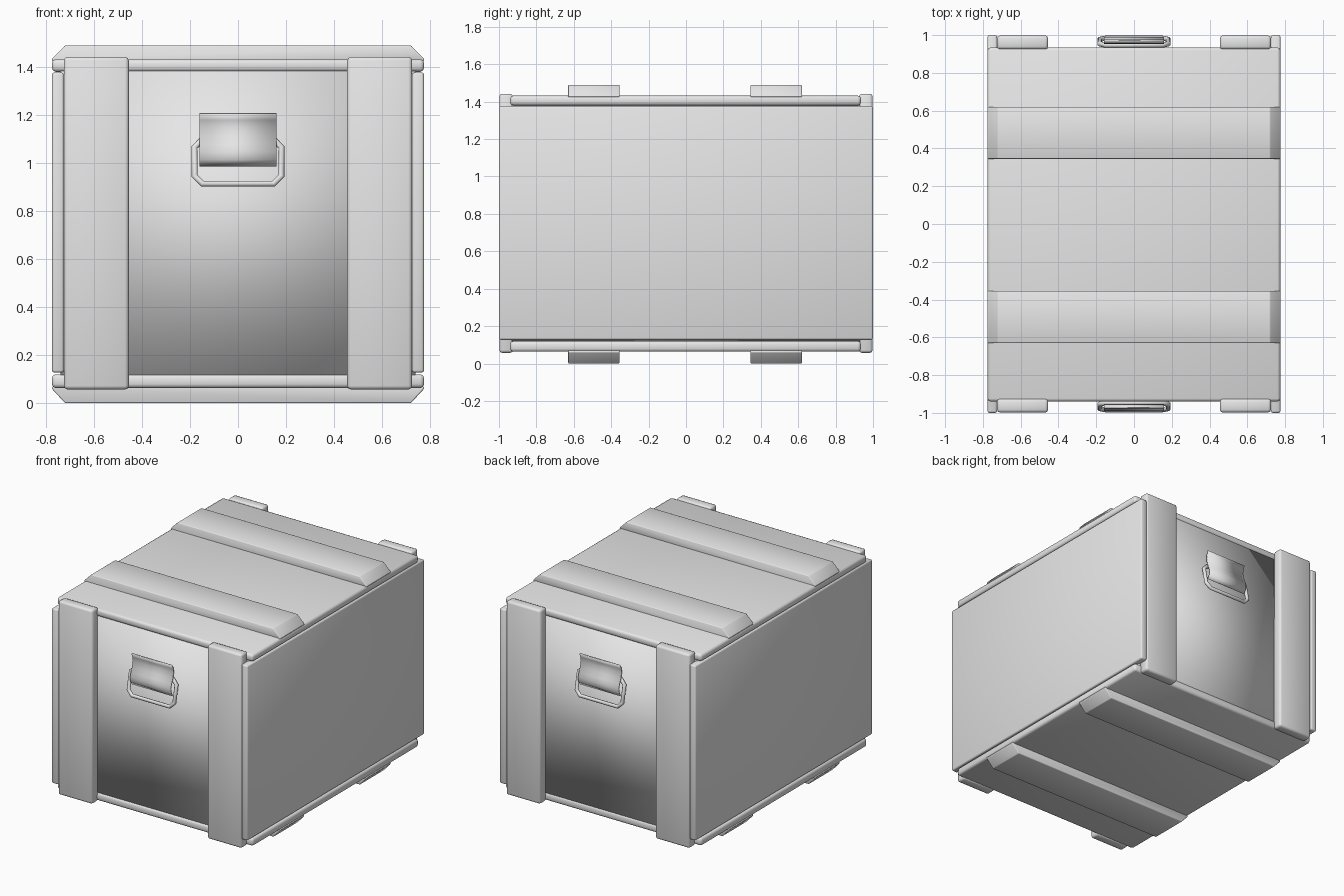
import bpy, bmesh, math
from mathutils import Matrix, Vector

cube = bpy.data.objects.get("Cube")
if cube:
    bpy.data.objects.remove(cube, do_unlink=True)

GREY = (0.8, 0.8, 0.8, 1.0)
mat = bpy.data.materials.new("plain grey")
mat.use_nodes = True
mat.diffuse_color = GREY
mat.node_tree.nodes["Principled BSDF"].inputs["Base Color"].default_value = GREY


def finish(name, bm, bevel=0.0):
    """Turn a bmesh into a smooth-shaded object with rounded edges."""
    bmesh.ops.recalc_face_normals(bm, faces=bm.faces)
    mesh = bpy.data.meshes.new(name)
    bm.to_mesh(mesh)
    bm.free()
    mesh.materials.append(mat)
    mesh.shade_smooth()
    obj = bpy.data.objects.new(name, mesh)
    bpy.context.collection.objects.link(obj)
    if bevel:
        mod = obj.modifiers.new("rounded edges", 'BEVEL')
        mod.width = bevel
        mod.segments = 2
        mod.limit_method = 'ANGLE'
    return obj


def box(name, lo, hi, bevel=0.0):
    lo, hi = Vector(lo), Vector(hi)
    bm = bmesh.new()
    bmesh.ops.create_cube(bm, size=1, matrix=Matrix.Translation((lo + hi) / 2)
                          @ Matrix.Diagonal((*(hi - lo), 1)))
    return finish(name, bm, bevel)


def extrude(name, points, offset, bevel=0.0):
    """Extrude a planar outline by an offset vector."""
    bm = bmesh.new()
    face = bm.faces.new([bm.verts.new(p) for p in points])
    out = bmesh.ops.extrude_face_region(bm, geom=[face], use_keep_orig=True)
    verts = [v for v in out["geom"] if isinstance(v, bmesh.types.BMVert)]
    bmesh.ops.translate(bm, verts=verts, vec=offset)
    return finish(name, bm, bevel)


# Inner body, forming the recessed end panels
box("end_panels", (-0.74, -0.93, 0.1), (0.74, 0.93, 1.4))

# Lid and floor boards
box("lid", (-0.775, -0.94, 1.38), (0.775, 0.935, 1.432), 0.016)
box("floor", (-0.775, -0.94, 0.063), (0.775, 0.935, 0.12), 0.016)

# Side panels
for side, s in (("left", 1), ("right", -1)):
    x0, x1 = sorted((s * 0.725, s * 0.775))
    box(side + "_panel", (x0, -1, 0.127), (x1, 1, 1.377), 0.01)

# Cross cleats with chamfered ends, above the lid and below the floor
for level, base, out in (("lid", 1.425, 1.49), ("floor", 0.07, 0.0)):
    shoulder = base + (out - base) * 0.15
    for place, y in (("front", -0.63), ("back", 0.345)):
        outline = [(-0.775, y, base), (0.775, y, base), (0.775, y, shoulder),
                   (0.72, y, out), (-0.72, y, out), (-0.775, y, shoulder)]
        extrude(f"{level}_{place}_cleat", outline, (0, 0.275, 0), 0.008)

# Upright battens on both ends
for place, d in (("front", -1), ("back", 1)):
    for side, s in (("left", 1), ("right", -1)):
        x0, x1 = sorted((s * 0.455, s * 0.725))
        y0, y1 = sorted((d * 0.925, d * 0.998))
        box(f"{place}_{side}_batten", (x0, y0, 0.057), (x1, y1, 1.442), 0.015)


def handle(place, turn):
    # Wire ring, hanging slightly outward
    half, top, bottom, cut = 0.181, 1.098, 0.914, 0.032
    corners = [(half, top - cut), (half - cut, top), (cut - half, top),
               (-half, top - cut), (-half, bottom + cut), (cut - half, bottom),
               (half - cut, bottom), (half, bottom + cut)]
    curve = bpy.data.curves.new(place + "_handle_ring", 'CURVE')
    curve.dimensions = '3D'
    curve.bevel_depth = 0.0135
    curve.bevel_resolution = 2
    spline = curve.splines.new('POLY')
    spline.points.add(len(corners) - 1)
    for point, (x, z) in zip(spline.points, corners):
        lean = (top - z) / (top - bottom)
        point.co = (x, -0.947 - 0.037 * lean, z, 1)
    spline.use_cyclic_u = True
    curve.materials.append(mat)
    ring = bpy.data.objects.new(curve.name, curve)
    bpy.context.collection.objects.link(ring)
    ring.rotation_euler.z = turn

    # Bent clip holding the ring
    profile = [(0.972, 1.207), (0.96, 1.18), (0.956, 1.15), (0.964, 1.11),
               (0.978, 1.075), (0.987, 1.045), (0.984, 1.015), (0.966, 0.988)]
    bm = bmesh.new()
    rows = [[bm.verts.new((x, -y, z)) for x in (-0.16, 0.16)] for y, z in profile]
    for a, b in zip(rows, rows[1:]):
        bm.faces.new((a[0], b[0], b[1], a[1]))
    clip = finish(place + "_handle_clip", bm)
    clip.rotation_euler.z = turn
    solid = clip.modifiers.new("thickness", 'SOLIDIFY')
    solid.thickness = 0.008
    solid.offset = 0


handle("front", 0)
handle("back", math.pi)
